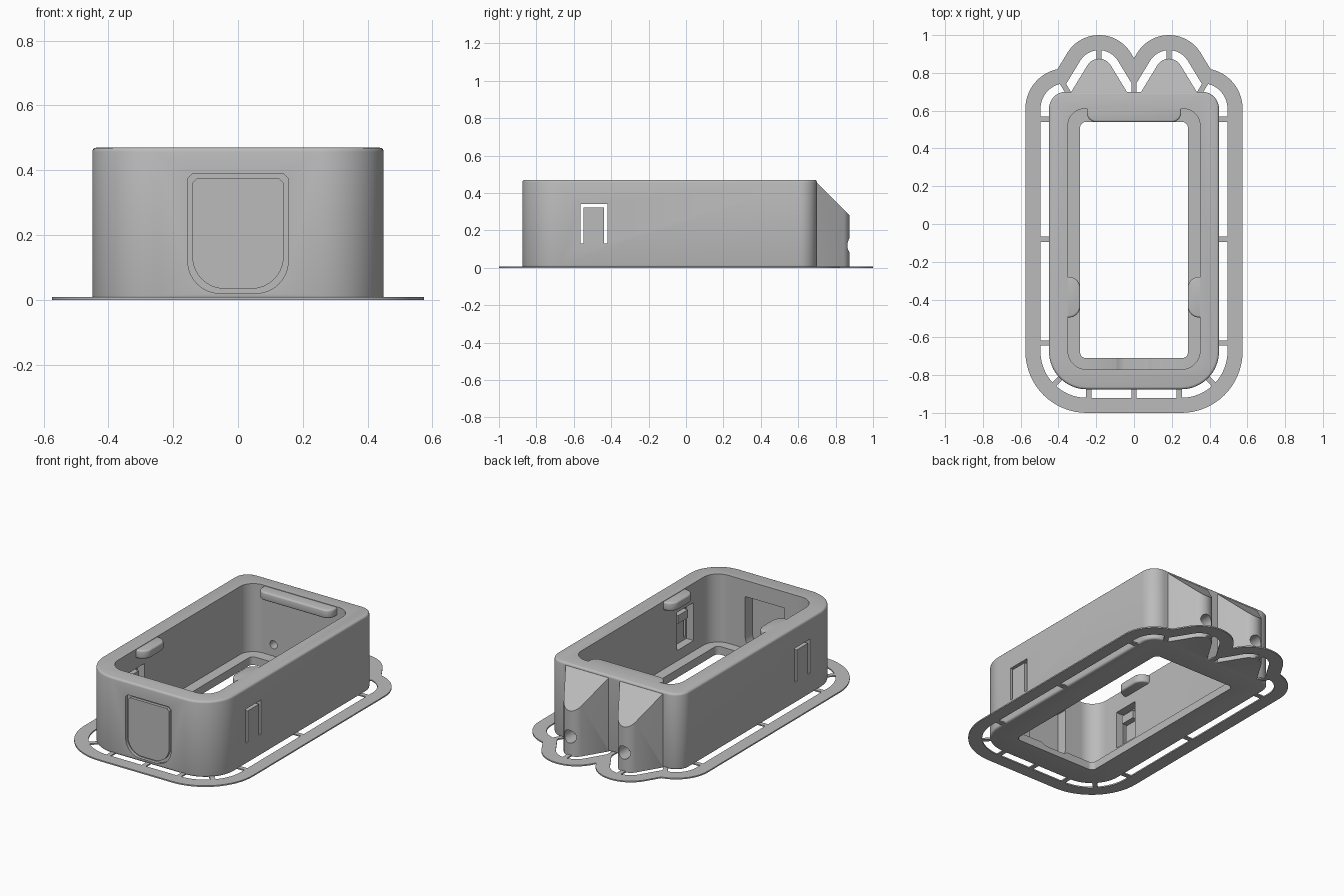
import bpy, bmesh, math
from mathutils import Vector
from mathutils.geometry import convex_hull_2d

if "Cube" in bpy.data.objects:
    bpy.data.objects.remove(bpy.data.objects["Cube"])

grey = bpy.data.materials.new("plastic_grey")
grey.use_nodes = True
grey.diffuse_color = (0.5, 0.5, 0.5, 1)
grey.node_tree.nodes["Principled BSDF"].inputs["Base Color"].default_value = (0.5, 0.5, 0.5, 1)


def prism(name, discs, lo, hi, axis="z", bevel=0.0, slope=None):
    """Extrude the convex outline wrapped around discs (u, v, radius) along an axis."""
    steps = 64
    pts = []
    for u, v, r in discs:
        for i in range(steps if r > 0 else 1):
            a = 2 * math.pi * i / steps
            pts.append(Vector((u + r * math.cos(a), v + r * math.sin(a))))
    outline = [pts[i] for i in convex_hull_2d(pts)]
    place = {"x": lambda p, t: (t, p.x, p.y),
             "y": lambda p, t: (p.x, t, p.y),
             "z": lambda p, t: (p.x, p.y, t)}[axis]
    bm = bmesh.new()
    ends = [[bm.verts.new(place(p, t)) for p in outline] for t in (lo, hi)]
    caps = [bm.faces.new(e) for e in ends]
    n = len(outline)
    for i in range(n):
        j = (i + 1) % n
        bm.faces.new((ends[0][i], ends[0][j], ends[1][j], ends[1][i]))
    bmesh.ops.recalc_face_normals(bm, faces=bm.faces)
    if bevel:
        rims = [e for c in caps for e in c.edges]
        bmesh.ops.bevel(bm, geom=rims, offset=bevel, segments=3, profile=0.5, affect="EDGES")
    if slope:
        geom = bm.verts[:] + bm.edges[:] + bm.faces[:]
        cut = bmesh.ops.bisect_plane(bm, geom=geom, plane_co=slope[0], plane_no=slope[1],
                                     clear_outer=True)
        edges = [g for g in cut["geom_cut"] if isinstance(g, bmesh.types.BMEdge)]
        bmesh.ops.contextual_create(bm, geom=edges)
        bmesh.ops.recalc_face_normals(bm, faces=bm.faces)
    mesh = bpy.data.meshes.new(name)
    bm.to_mesh(mesh)
    bm.free()
    mesh.materials.append(grey)
    obj = bpy.data.objects.new(name, mesh)
    bpy.context.scene.collection.objects.link(obj)
    return obj


def rect(u0, u1, v0, v1, r_low=0.0, r_high=None):
    """Discs for a rounded rectangle with separate lower and upper corner radii."""
    rh = r_low if r_high is None else r_high
    return [(u0 + r_low, v0 + r_low, r_low), (u1 - r_low, v0 + r_low, r_low),
            (u0 + rh, v1 - rh, rh), (u1 - rh, v1 - rh, rh)]


def combine(target, tool, op):
    """Apply one boolean and discard the tool."""
    mod = target.modifiers.new("bool", "BOOLEAN")
    mod.operation, mod.object, mod.solver = op, tool, "EXACT"
    deps = bpy.context.evaluated_depsgraph_get()
    mesh = bpy.data.meshes.new_from_object(target.evaluated_get(deps))
    target.modifiers.clear()
    target.data = mesh
    bpy.data.objects.remove(tool)


def add(target, *args, **kw):
    combine(target, prism("tool", *args, **kw), "UNION")


def cut(target, *args, **kw):
    combine(target, prism("tool", *args, **kw), "DIFFERENCE")


def body_outline(d=0.0):
    return rect(-0.45 - d, 0.45 + d, -0.875 - d, 0.70 + d, 0.2 + d, 0.09 + d)


def lobe_outline(side, d=0.0):
    x = side * 0.185
    return [(x, 0.803, 0.072 + d), (x - 0.147, 0.70, d), (x + 0.147, 0.70, d),
            (x - 0.147, 0.66, d), (x + 0.147, 0.66, d)]


# Case: rounded shell with two sloped cable lobes at the back
case = prism("case_body", body_outline(), 0, 0.47, bevel=0.013)
for s in (-1, 1):
    add(case, lobe_outline(s), 0.001, 0.46, slope=((0, 0.70, 0.455), (0, 1, 1)))

# Cavity with a bottom flange around a smaller opening
cut(case, rect(-0.35, 0.35, -0.77, 0.61, 0.1, 0.09), 0.05, 0.6)
cut(case, rect(-0.285, 0.285, -0.71, 0.54, 0.03), -0.1, 0.2)

# Cable holes through the lobe tips
for s in (-1, 1):
    cut(case, [(s * 0.185, 0.12, 0.04)], 0.78, 0.95, "y")
    cut(case, [(s * 0.185, 0.12, 0.025)], 0.58, 0.80, "y")

# Front knockout panel: outer groove, panel and inner pocket
def panel_outline(d):
    w, top, c = 0.155 - d, 0.39 - d, 0.015
    return [(-w + 0.1, 0.12 + d, 0.1), (w - 0.1, 0.12 + d, 0.1),
            (-w, top - c, 0), (w, top - c, 0), (-w + c, top, 0), (w - c, top, 0)]

cut(case, panel_outline(0), -0.95, -0.856, "y")
add(case, panel_outline(0.014), -0.874, -0.85, "y")
cut(case, rect(-0.135, 0.135, 0.035, 0.37, 0.09, 0.005), -0.84, -0.69, "y")

# Side spring clips: recess inside, slot on three sides, small catch
cut(case, rect(-0.575, -0.41, 0.115, 0.35), -0.40, 0.40, "x")
for y0, y1, z0 in ((-0.565, -0.547, 0.13), (-0.438, -0.42, 0.13), (-0.56, -0.425, 0.323)):
    cut(case, rect(y0, y1, z0, 0.341), -0.5, 0.5, "x")
for s in (-1, 1):
    lo, hi = sorted((s * 0.365, s * 0.41))
    add(case, rect(-0.54, -0.445, 0.265, 0.315), lo, hi, "x")

# Retaining tabs under the top rim
for s in (-1, 1):
    lo, hi = sorted((s * 0.285, s * 0.42))
    add(case, rect(lo, hi, -0.495, -0.28, 0.06), 0.415, 0.467, bevel=0.01)
add(case, rect(-0.25, 0.25, 0.54, 0.66, 0.05), 0.415, 0.467, bevel=0.01)

# Brim: thin outline ring held by short spokes
T = 0.008
brim = prism("brim", body_outline(0.125), 0, T)
for s in (-1, 1):
    add(brim, lobe_outline(s, 0.125), 0, T)
cut(brim, body_outline(0.045), -0.1, 0.1)
for s in (-1, 1):
    cut(brim, lobe_outline(s, 0.045), -0.1, 0.1)

spokes = [((0, -0.86), (0, -0.93)), ((0, 0.69), (0, 0.80))]
for s in (-1, 1):
    for y in (0.555, -0.08, -0.63):
        spokes.append(((s * 0.44, y), (s * 0.51, y)))
    spokes += [((s * 0.24, -0.86), (s * 0.24, -0.93)),
               ((s * 0.37, -0.795), (s * 0.437, -0.862)),
               ((s * 0.345, 0.69), (s * 0.39, 0.765)),
               ((s * 0.185, 0.865), (s * 0.185, 0.93))]
for a, b in spokes:
    a, b = Vector(a), Vector(b)
    side = (b - a).orthogonal().normalized() * 0.014
    add(brim, [(p.x, p.y, 0) for p in (a + side, a - side, b + side, b - side)], 0, T)

# Smooth curved walls, keep edges crisp
for obj, name in ((case, "case_body"), (brim, "brim")):
    obj.name = name
    bpy.ops.object.select_all(action="DESELECT")
    obj.select_set(True)
    bpy.context.view_layer.objects.active = obj
    bpy.ops.object.shade_smooth_by_angle(angle=math.radians(32))
